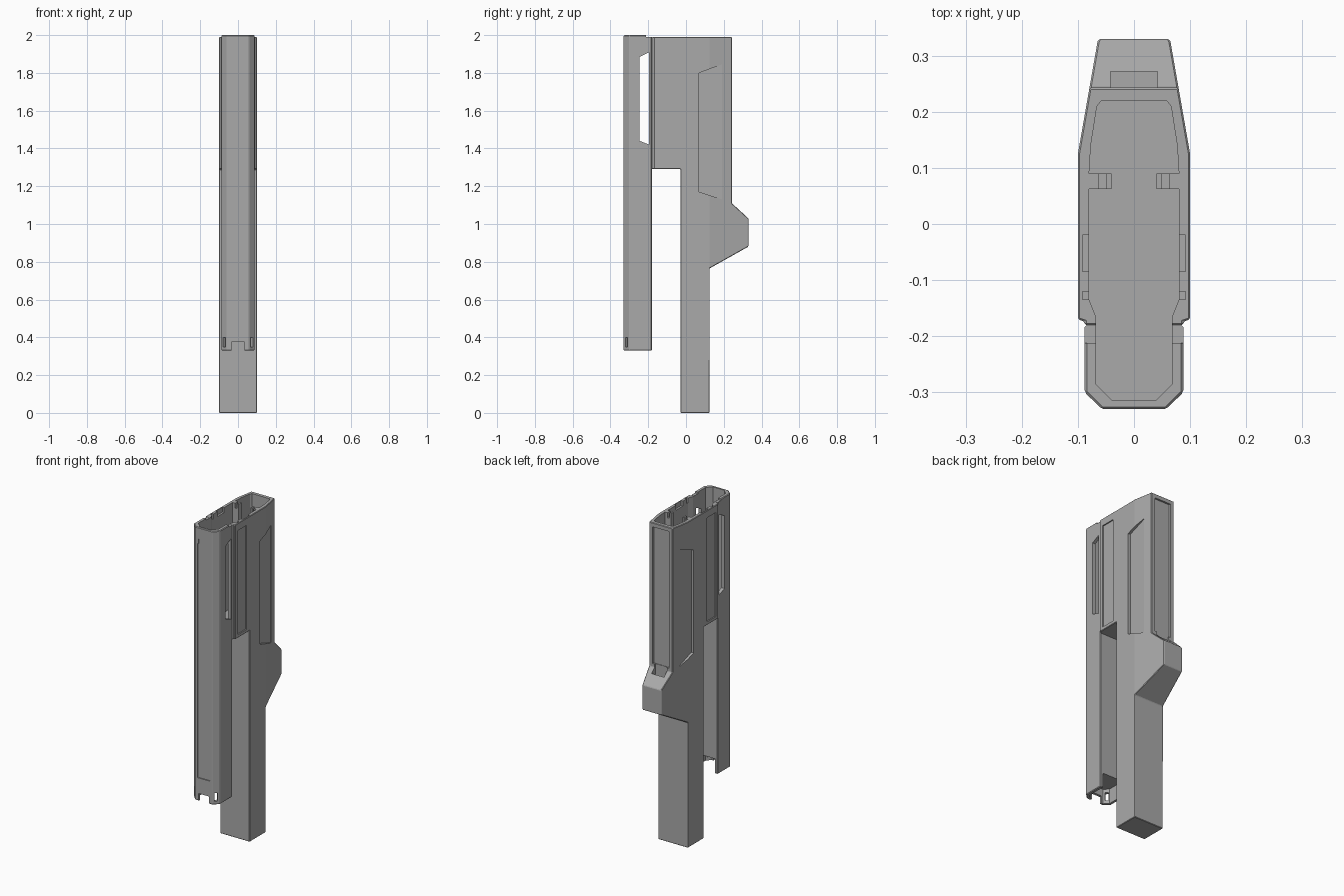
import bpy, bmesh, math
from mathutils import Matrix, Vector

cube = bpy.data.objects.get("Cube")
if cube:
    bpy.data.objects.remove(cube, do_unlink=True)

grey = bpy.data.materials.new("matte_grey")
grey.use_nodes = True
grey.diffuse_color = (0.4, 0.4, 0.4, 1)
grey.node_tree.nodes["Principled BSDF"].inputs["Base Color"].default_value = (0.4, 0.4, 0.4, 1)


def prism(name, pts, lo, hi, axis="z"):
    """Extrude a profile along z (points are x, y) or along x (points are y, z)."""
    place = (lambda a, b, h: (a, b, h)) if axis == "z" else (lambda a, b, h: (h, a, b))
    bm = bmesh.new()
    face = bm.faces.new([bm.verts.new(place(a, b, lo)) for a, b in pts])
    side = bmesh.ops.extrude_face_region(bm, geom=[face])["geom"]
    bmesh.ops.translate(bm, vec=Vector(place(0, 0, hi - lo)),
                        verts=[v for v in side if isinstance(v, bmesh.types.BMVert)])
    bmesh.ops.recalc_face_normals(bm, faces=bm.faces)
    mesh = bpy.data.meshes.new(name)
    bm.to_mesh(mesh)
    bm.free()
    mesh.materials.append(grey)
    obj = bpy.data.objects.new(name, mesh)
    bpy.context.collection.objects.link(obj)
    return obj


def box(name, x0, x1, y0, y1, z0, z1):
    return prism(name, [(x0, y0), (x1, y0), (x1, y1), (x0, y1)], z0, z1)


def mirrored(half):
    return half + [(-x, y) for x, y in reversed(half)]


def boolean(obj, cutter, operation="DIFFERENCE"):
    cutter.hide_render = True
    mod = obj.modifiers.new(cutter.name, "BOOLEAN")
    mod.operation, mod.object, mod.solver = operation, cutter, "EXACT"


def soften(obj):
    mod = obj.modifiers.new("edge_bevel", "BEVEL")
    mod.width, mod.segments, mod.limit_method = 0.004, 1, "ANGLE"
    mod.angle_limit = math.radians(40)


def bake(obj):
    graph = bpy.context.evaluated_depsgraph_get()
    mesh = bpy.data.meshes.new_from_object(obj.evaluated_get(graph))
    obj.modifiers.clear()
    obj.data = mesh


# Main body with grip and rear bulge, tapered towards the back
body = prism("body_and_grip", [
    (-0.18, 1.29), (-0.03, 1.29), (-0.03, 0), (0.125, 0), (0.125, 0.765),
    (0.33, 0.88), (0.33, 1.03), (0.243, 1.11), (0.243, 1.99), (-0.18, 1.99)],
    -0.11, 0.11, "x")
plan = prism("plan_outline", mirrored([
    (0.088, -0.19), (0.088, -0.174), (0.1, -0.17), (0.1, 0.125), (0.065, 0.325),
    (0.06, 0.335)]), -0.1, 2.1)
boolean(body, plan, "INTERSECT")
soften(body)

# Front bar
bar = prism("front_bar", mirrored([
    (0.057, -0.33), (0.088, -0.30), (0.088, -0.18)]), 0.33, 2.0)
soften(bar)
cutters = [plan]


def cut(target, cutter):
    boolean(target, cutter)
    cutters.append(cutter)


# Hollow open at the top, shared by both parts, with a pair of inner ribs
well = prism("well", mirrored([
    (0.038, -0.315), (0.068, -0.285), (0.068, -0.165), (0.08, -0.135),
    (0.08, 0.062), (0.04, 0.062), (0.04, 0.09), (0.08, 0.09),
    (0.077, 0.14), (0.066, 0.21), (0.058, 0.22)]), 1.35, 2.1)
cut(bar, well)
boolean(body, well)

# Openings and recesses on both flanks
cut(bar, prism("side_window", [
    (-0.245, 1.44), (-0.195, 1.42), (-0.195, 1.91), (-0.245, 1.885)], -0.2, 0.2, "x"))
for s, side in ((1, "left"), (-1, "right")):
    cut(body, box(side + "_flank_panel", s * 0.093, s * 0.15, -0.145, -0.06, 1.31, 1.945))
    # Finger relief: a stepped edge in front that fades out into the taper
    relief = prism(side + "_relief", [
        (0.07, 1.17), (0.19, 1.13), (0.19, 1.845), (0.07, 1.8)],
        s * 0.085, s * 0.15, "x")
    cut(body, relief)
    # Rim notches and the gaps beside the ribs
    cut(body, box(side + "_long_rim_notch", s * 0.07, s * 0.092, -0.085, -0.02, 1.96, 2.05))
    cut(body, box(side + "_short_rim_notch", s * 0.07, s * 0.092, -0.135, -0.12, 1.96, 2.05))
    cut(body, box(side + "_rib_gap", s * 0.05, s * 0.063, 0.05, 0.1, 1.96, 2.05))
    # Slot through the chamfered lower corner of the bar
    slot = box(side + "_corner_slot", -0.009, 0.009, -0.03, 0.03, 0.35, 0.4)
    slot.data.transform(Matrix.Translation((s * 0.0725, -0.315, 0))
                        @ Matrix.Rotation(s * math.pi / 4, 4, "Z"))
    cut(bar, slot)

# Bar face panel, stepped rim, lower socket and latch notch
cut(bar, prism("front_panel", [
    (-0.037, -0.34), (0.037, -0.34), (0.037, -0.324), (-0.037, -0.324)], 1.895, 1.93))
cut(bar, box("front_panel_long", -0.043, 0.043, -0.34, -0.324, 0.47, 1.9))
cut(bar, box("rim_step", -0.2, 0.2, -0.212, -0.1, 1.99, 2.1))
cut(bar, prism("lower_socket", mirrored([
    (0.045, -0.315), (0.07, -0.29), (0.07, -0.1)]), 0.3, 0.42))
cut(bar, box("latch_notch", -0.035, 0.035, -0.35, -0.3, 0.3, 0.375))

# Rear panel and the notch at the top of the bulge
cut(body, box("rear_panel", -0.055, 0.055, 0.232, 0.3, 1.13, 1.965))
cut(body, box("bulge_notch", -0.042, 0.042, 0.235, 0.272, 1.062, 1.14))

for part in (body, bar):
    bake(part)
for helper in cutters:
    bpy.data.objects.remove(helper, do_unlink=True)
